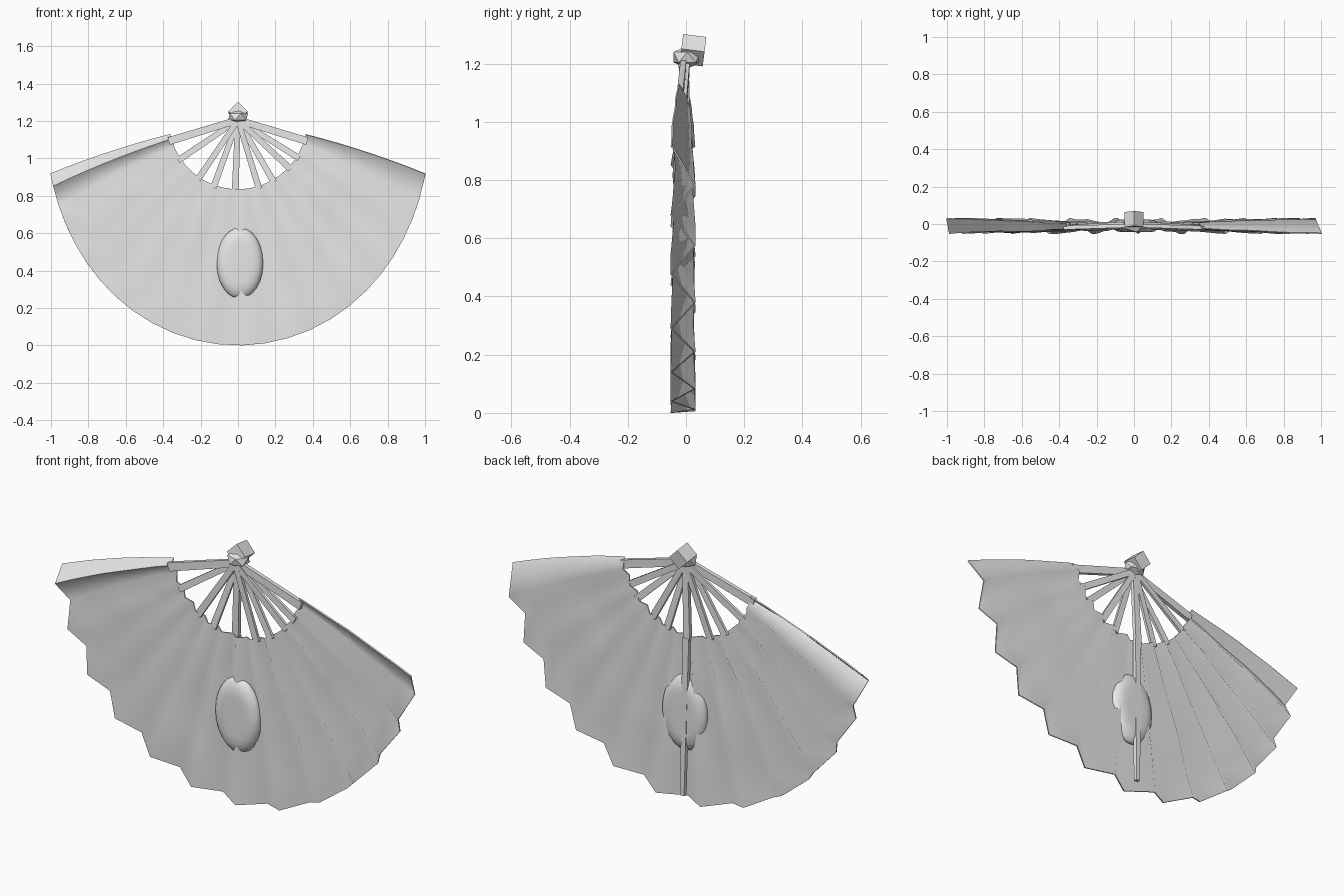
import bpy, bmesh, math, random
from mathutils import Vector, Matrix

random.seed(4)
if "Cube" in bpy.data.objects:
    bpy.data.objects.remove(bpy.data.objects["Cube"])

PIVOT = 1.205

grey = bpy.data.materials.new("light_grey")
grey.use_nodes = True
grey.diffuse_color = (0.8, 0.8, 0.8, 1)
grey.node_tree.nodes["Principled BSDF"].inputs["Base Color"].default_value = grey.diffuse_color


def finish(bm, name, angle, thickness=0):
    bmesh.ops.recalc_face_normals(bm, faces=bm.faces)
    mesh = bpy.data.meshes.new(name)
    bm.to_mesh(mesh)
    bm.free()
    ob = bpy.data.objects.new(name, mesh)
    bpy.context.collection.objects.link(ob)
    mesh.materials.append(grey)
    bpy.ops.object.select_all(action='DESELECT')
    ob.select_set(True)
    bpy.context.view_layer.objects.active = ob
    if thickness:
        mod = ob.modifiers.new("thickness", 'SOLIDIFY')
        mod.thickness = thickness
        mod.offset = 0
        bpy.ops.object.modifier_apply(modifier=mod.name)
    bpy.ops.object.shade_smooth_by_angle(angle=math.radians(angle))
    return ob


def polar(angle, r, y):
    return Vector((r * math.sin(angle), y, PIVOT - r * math.cos(angle)))


def stick(name, start, end, w0, w1, depth):
    """Flat tapered bar between two points, its thin side along y."""
    along = (end - start).normalized()
    side = along.cross(Vector((0, 1, 0))).normalized()
    bm = bmesh.new()
    bmesh.ops.create_cube(bm, size=1)
    for v in bm.verts:
        far = v.co.z > 0
        base, w = (end, w1) if far else (start, w0)
        v.co = base + side * v.co.x * w + Vector((0, v.co.y * depth, 0))
    return finish(bm, name, 30)


# Pleated leaf: folds alternate front and back between the two end edges
folds = [74] + [66.5 - 5.95 * k for k in range(24)] + [-74]
rings = 7
bm = bmesh.new()
grid = []
for k, deg in enumerate(folds):
    row = []
    for j in range(rings + 1):
        f = j / rings
        a = math.radians(deg) * (1.054 - 0.054 * f)
        outer = 1.03 + 0.175 * math.cos(a) ** 2
        r = 0.37 + (outer - 0.37) * f
        swing = (0.014 + 0.026 * f) * (1 if k % 2 else -1)
        wrinkle = random.uniform(-0.005, 0.005) if 0 < j < rings else 0
        row.append(bm.verts.new(polar(a, r, swing - 0.01 + wrinkle)))
    grid.append(row)
for a, b in zip(grid, grid[1:]):
    for j in range(rings):
        bm.faces.new((a[j], a[j + 1], b[j + 1], b[j]))
finish(bm, "pleated_leaf", 82, 0.006)

# Inner sticks stop just inside the leaf
for i, deg in enumerate((-56, -34, -20, 17, 30, 47, 58)):
    a = math.radians(deg)
    y = 0.012 * (-1) ** i - 0.006
    stick(f"inner_stick_{i + 1}", polar(a, 0.01, y), polar(a, 0.385, -0.01), 0.028, 0.034, 0.014)

# Long centre stick runs down the back of the leaf
stick("centre_stick", polar(-0.04, 0.01, 0), polar(-0.04, 0.39, 0.008), 0.03, 0.036, 0.02)
stick("back_rib", polar(-0.03, 0.375, 0.01), polar(0, 1.17, 0.022), 0.036, 0.022, 0.02)

# Outer guard sticks
for name, sign in (("left_guard", 1), ("right_guard", -1)):
    stick(name, Vector((0, -0.008, PIVOT)), Vector((sign * 0.37, -0.02, 1.092)), 0.036, 0.042, 0.02)

# Flattened oval pad in the middle of the leaf
bm = bmesh.new()
bmesh.ops.create_uvsphere(bm, u_segments=20, v_segments=12, radius=1)
bmesh.ops.transform(bm, verts=bm.verts, matrix=Matrix.Diagonal((0.125, 0.05, 0.19, 1)))
for v in bm.verts:
    v.co.y = max(-0.034, min(0.034, v.co.y))
bmesh.ops.translate(bm, verts=bm.verts, vec=(0.01, -0.01, 0.44))
finish(bm, "oval_pad", 60)

# Knot: a square head turned on its corner over a faceted lump
bm = bmesh.new()
bmesh.ops.create_cube(bm, size=1)
bmesh.ops.transform(bm, verts=bm.verts, matrix=Matrix.Translation((0, 0.024, 1.246))
                    @ Matrix.Rotation(math.radians(-7), 4, 'X')
                    @ Matrix.Rotation(math.radians(45), 4, 'Y')
                    @ Matrix.Diagonal((0.072, 0.08, 0.072, 1)))
finish(bm, "knot_head", 30)

bm = bmesh.new()
bmesh.ops.create_icosphere(bm, subdivisions=1, radius=1)
bmesh.ops.transform(bm, verts=bm.verts, matrix=Matrix.Translation((0, 0.004, 1.222))
                    @ Matrix.Diagonal((0.06, 0.055, 0.04, 1)))
finish(bm, "knot_lump", 30)
